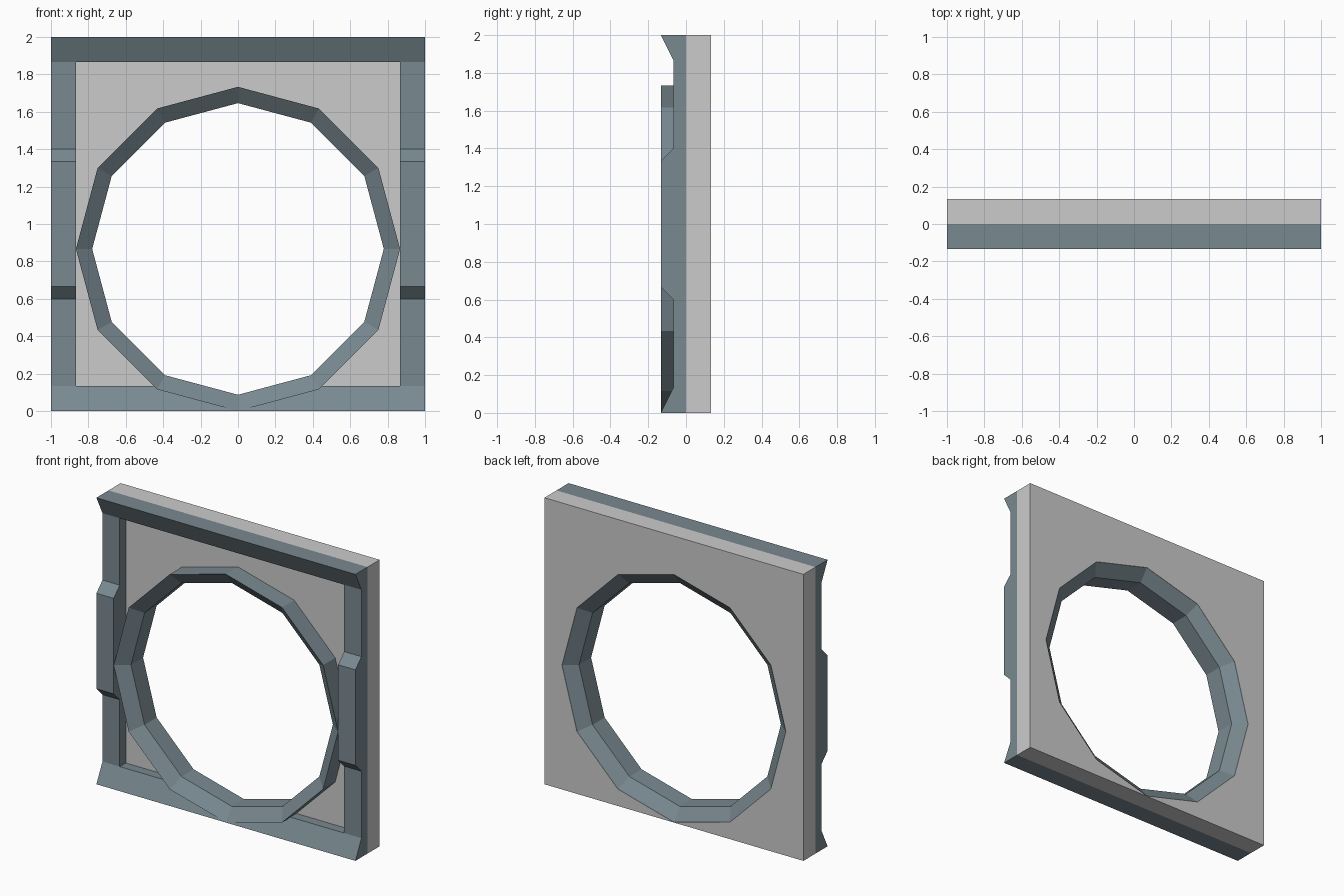
import bpy, bmesh, math

if "Cube" in bpy.data.objects:
    bpy.data.objects.remove(bpy.data.objects["Cube"])

T = 2 / 15          # frame width and wall thickness
H = T / 2           # half step used by the trim
R = 1 - T           # outer radius of the round window
SIDES = 12

trim = bpy.data.materials.new("trim_blue_grey")
trim.diffuse_color = (0.19, 0.25, 0.28, 1)
trim.use_nodes = True
trim.node_tree.nodes["Principled BSDF"].inputs["Base Color"].default_value = trim.diffuse_color


def finish(name, bm, mat=None):
    bmesh.ops.recalc_face_normals(bm, faces=bm.faces)
    me = bpy.data.meshes.new(name)
    bm.to_mesh(me)
    bm.free()
    ob = bpy.data.objects.new(name, me)
    bpy.context.collection.objects.link(ob)
    if mat:
        me.materials.append(mat)
    return ob


def extrude_x(name, profile, x0, x1, mat=None):
    """Extrude a (y, z) profile from x0 to x1."""
    bm = bmesh.new()
    face = bm.faces.new([bm.verts.new((x0, y, z)) for y, z in profile])
    geo = bmesh.ops.extrude_face_region(bm, geom=[face])["geom"]
    verts = [g for g in geo if isinstance(g, bmesh.types.BMVert)]
    bmesh.ops.translate(bm, verts=verts, vec=(x1 - x0, 0, 0))
    return finish(name, bm, mat)


def lathe_y(name, profile, mat=None):
    """Sweep a closed (radius, y) profile around the window centre."""
    bm = bmesh.new()
    rings = []
    for i in range(SIDES):
        a = math.tau * i / SIDES
        rings.append([bm.verts.new((r * math.cos(a), y, R + r * math.sin(a)))
                      for r, y in profile])
    n = len(profile)
    for i in range(SIDES):
        a, b = rings[i], rings[(i + 1) % SIDES]
        for j in range(n):
            k = (j + 1) % n
            bm.faces.new((a[j], a[k], b[k], b[j]))
    return finish(name, bm, mat)


# Wall panel, frame rails and side posts
wall = extrude_x("wall_panel", [(0, 0), (T, 0), (T, 2), (0, 2)], -1, 1)
bottom = extrude_x("bottom_rail", [(0, 0), (-T, 0), (-H, T), (0, T)], -1, 1, trim)
extrude_x("top_rail", [(0, 2), (-T, 2), (-H, 2 - T), (0, 2 - T)], -1, 1, trim)

post = [(0, T), (-H, T), (-H, 0.6), (-T, 0.6 + H),
        (-T, 1.4 - H), (-H, 1.4), (-H, 2 - T), (0, 2 - T)]
for side, x0, x1 in (("left", -1, -R), ("right", R, 1)):
    extrude_x(side + "_post", post, x0, x1, trim)

# Twelve-sided window ring, chamfered front and back
inner = R - 0.087
lathe_y("window_ring", [(R, -T), (inner, -H), (inner, H), (R, T)], trim)

# Round opening cut through the wall and bottom rail
bm = bmesh.new()
rc = R - 0.002
disc = bm.faces.new([bm.verts.new((rc * math.cos(math.tau * i / SIDES), -0.5,
                                   R + rc * math.sin(math.tau * i / SIDES)))
                     for i in range(SIDES)])
geo = bmesh.ops.extrude_face_region(bm, geom=[disc])["geom"]
bmesh.ops.translate(bm, vec=(0, 1, 0),
                    verts=[g for g in geo if isinstance(g, bmesh.types.BMVert)])
cutter = finish("opening_cutter", bm)
for ob in (wall, bottom):
    mod = ob.modifiers.new("opening", 'BOOLEAN')
    mod.operation = 'DIFFERENCE'
    mod.solver = 'EXACT'
    mod.object = cutter
    bpy.context.view_layer.objects.active = ob
    bpy.ops.object.modifier_apply(modifier=mod.name)
bpy.data.objects.remove(cutter)
